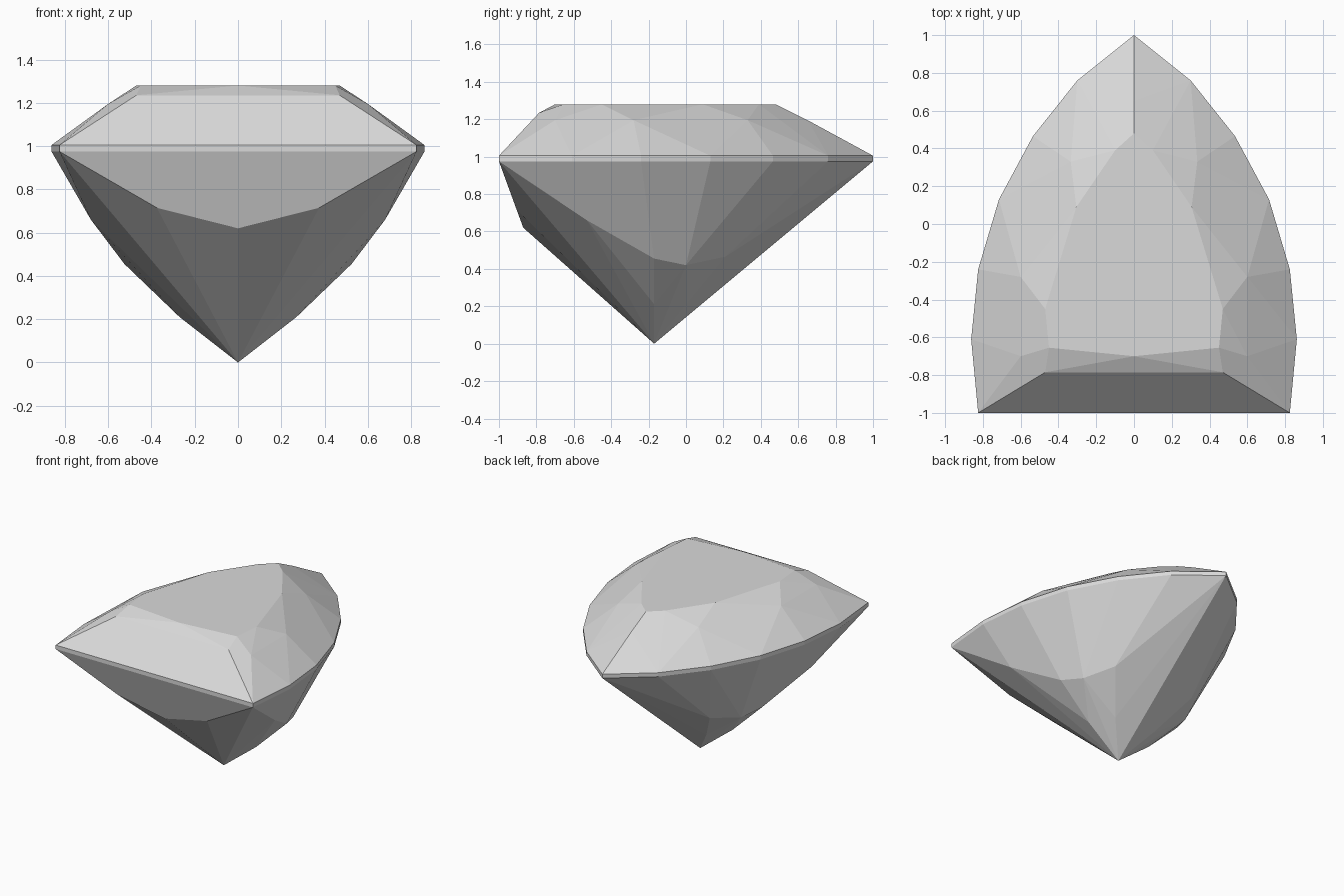
import bpy
import bmesh
import math

cube = bpy.data.objects.get("Cube")
if cube:
    bpy.data.objects.remove(cube, do_unlink=True)

# Heights of the main levels
TABLE, STAR, GIRDLE_TOP, GIRDLE_LOW = 1.28, 1.195, 1.005, 0.975


def level(points, z):
    """Lift a half outline to one height."""
    return [(x, y, z) for x, y in points]


# Half outlines, from the back tip to the front
girdle = [(0, 1), (0.3, 0.76), (0.535, 0.465), (0.715, 0.13),
          (0.825, -0.24), (0.862, -0.61), (0.825, -1)]
table = [(0, 0.48), (0.1, 0.39), (0.305, 0.09), (0.47, -0.45),
         (0.45, -0.655), (0, -0.7)]
star_points = [(0, 0.65), (0.335, 0.33), (0.6, -0.28), (0.6, -0.7)]
front_bevel = [(0.47, -0.785, 1.235)]

# Pavilion: belt of facet corners, lower corners and the culet
belt = [(0.346, 0.21, 0.465), (0.46, 0, 0.42), (0.525, -0.17, 0.455),
        (0.68, -0.53, 0.66), (0.375, -0.905, 0.715), (0, -0.87, 0.62)]
lower = [(0.17, 0, 0.21), (0.27, -0.17, 0.21)]
culet = [(0, -0.17, 0)]

half = (level(table, TABLE) + level(star_points, STAR) + front_bevel
        + level(girdle, GIRDLE_TOP) + level(girdle, GIRDLE_LOW)
        + belt + lower + culet)

# Mirror the corners and wrap them in flat facets
bm = bmesh.new()
for x, y, z in half:
    for side in ((1, -1) if x else (1,)):
        bm.verts.new((side * x, y, z))
hull = bmesh.ops.convex_hull(bm, input=bm.verts[:])
inside = [v for v in bm.verts if not v.link_faces]
bmesh.ops.delete(bm, geom=inside, context="VERTS")
bmesh.ops.dissolve_limit(bm, angle_limit=math.radians(1.5),
                         verts=bm.verts[:], edges=bm.edges[:])
bmesh.ops.recalc_face_normals(bm, faces=bm.faces[:])

mesh = bpy.data.meshes.new("cut_gem")
bm.to_mesh(mesh)
bm.free()
gem = bpy.data.objects.new("cut_gem", mesh)
bpy.context.collection.objects.link(gem)

# Plain light grey
grey = bpy.data.materials.new("light_grey")
grey.use_nodes = True
colour = (0.7, 0.7, 0.7, 1)
grey.diffuse_color = colour
grey.node_tree.nodes["Principled BSDF"].inputs["Base Color"].default_value = colour
mesh.materials.append(grey)
